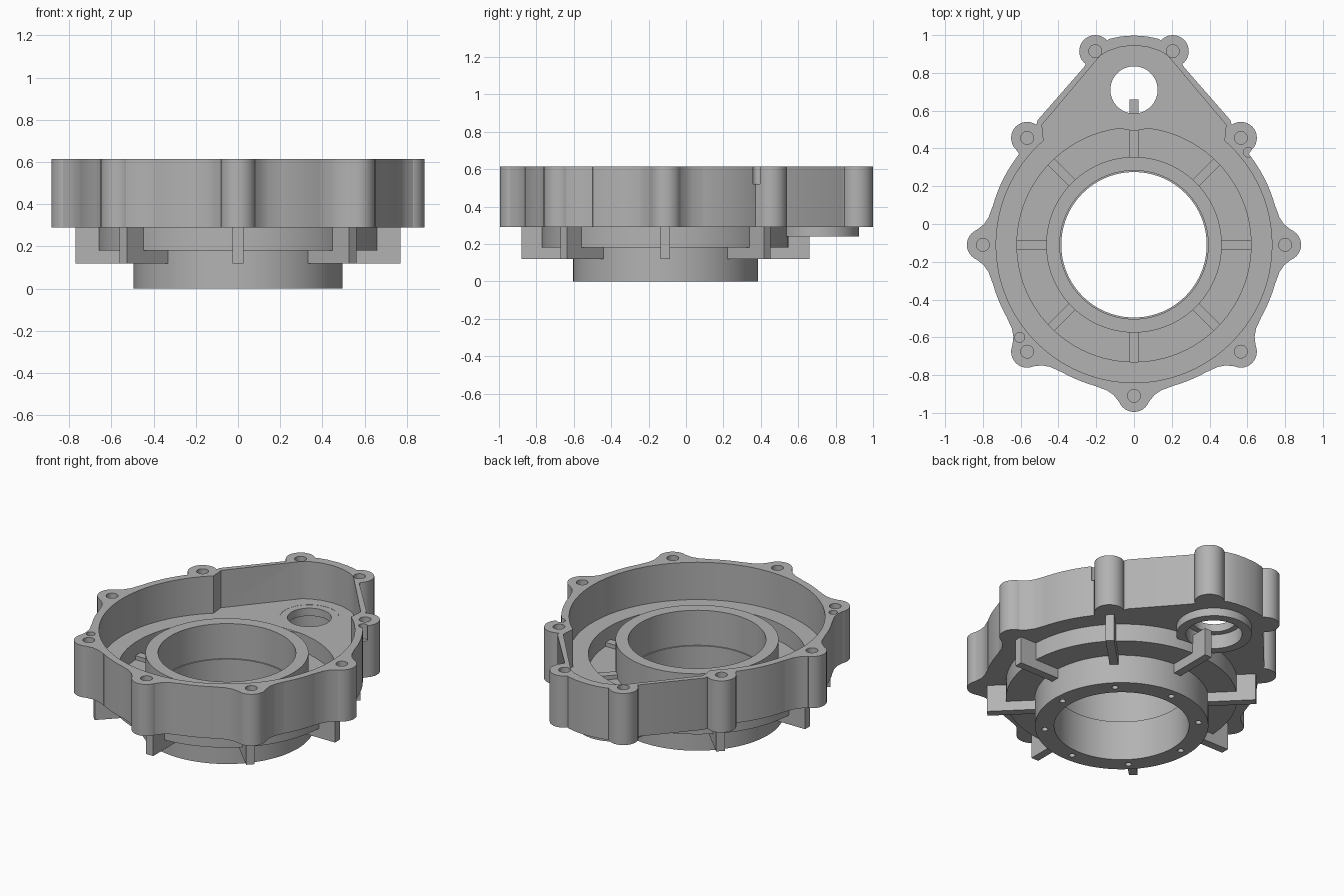
import bpy, bmesh, math
from mathutils import Matrix

if "Cube" in bpy.data.objects:
    bpy.data.objects.remove(bpy.data.objects["Cube"])

CY = -0.11            # centre of the main bore
BOTTOM, TOP, FLOOR = 0.29, 0.615, 0.38
BORE_BOSS = 0.8       # bolt circle radius

metal = bpy.data.materials.new("cast_grey")
metal.use_nodes = True
grey = (0.45, 0.45, 0.45, 1)
metal.diffuse_color = grey
metal.node_tree.nodes["Principled BSDF"].inputs["Base Color"].default_value = grey


def finish(name, bm):
    bmesh.ops.recalc_face_normals(bm, faces=bm.faces)
    mesh = bpy.data.meshes.new(name)
    bm.to_mesh(mesh)
    bm.free()
    mesh.materials.append(metal)
    obj = bpy.data.objects.new(name, mesh)
    bpy.context.collection.objects.link(obj)
    return obj


def prism(name, outline, z0, z1):
    bm = bmesh.new()
    face = bm.faces.new([bm.verts.new((x, y, z0)) for x, y in outline])
    new = bmesh.ops.extrude_face_region(bm, geom=[face])["geom"]
    bmesh.ops.translate(bm, vec=(0, 0, z1 - z0),
                        verts=[v for v in new if isinstance(v, bmesh.types.BMVert)])
    return finish(name, bm)


def circle(x, y, r, n):
    return [(x + r * math.cos(math.tau * i / n), y + r * math.sin(math.tau * i / n))
            for i in range(n)]


def cylinder(name, x, y, r, z0, z1, n=32):
    return prism(name, circle(x, y, r, n), z0, z1)


def lathe(name, profile, y, n):
    """Revolve a closed (radius, height) profile."""
    bm = bmesh.new()
    rings = [[bm.verts.new((px, y + py, z)) for px, py in circle(0, 0, r, n)]
             for r, z in profile]
    for a, b in zip(rings, rings[1:] + rings[:1]):
        for i in range(n):
            j = (i + 1) % n
            bm.faces.new((a[i], a[j], b[j], b[i]))
    return finish(name, bm)


def combine(target, tool, operation):
    mod = target.modifiers.new("combine", "BOOLEAN")
    mod.operation, mod.solver, mod.object = operation, "EXACT", tool
    bpy.context.view_layer.objects.active = target
    bpy.ops.object.modifier_apply(modifier=mod.name)
    bpy.data.objects.remove(tool)


def pear_outline(radius, end_angle, crown):
    """Right half: arc then crown points, closed by mirroring."""
    steps = 44
    half = []
    for i in range(steps + 1):
        a = math.radians(-90 + (end_angle + 90) * i / steps)
        half.append((radius * math.cos(a), CY + radius * math.sin(a)))
    half[0] = (0, CY - radius)
    half += crown
    return half + [(-x, y) for x, y in reversed(half[1:-1])]


# Casing body with bolt bosses blended into the wall
casing = prism("casing", pear_outline(0.775, 46, [
    (0.51, 0.55), (0.265, 0.83), (0.21, 0.93), (0.13, 0.98), (0.07, 0.993), (0, 0.998)]),
    BOTTOM, TOP)

boss_centres = [(0.205, 0.915), (-0.205, 0.915)]
flare = [(0.75, 0.2), (0.77, 0.145), (0.795, 0.108), (0.83, 0.08)]
flare = [(0.72, 0.2)] + flare
for k in range(7):
    a = math.radians(-225 + 45 * k)
    ca, sa = math.cos(a), math.sin(a)
    boss_centres.append((BORE_BOSS * ca, CY + BORE_BOSS * sa))
    local = flare + [(u, -t) for u, t in reversed(flare)]
    # the upper pair has only a narrow neck towards the straight flanks
    if k in (0, 6):
        local = [(u, max(-0.11, min(0.11, t))) for u, t in
                 ((0.7, 0.1), (0.8, 0.085), (0.8, -0.085), (0.7, -0.1))]
    web = [(u * ca - t * sa, CY + u * sa + t * ca) for u, t in local]
    combine(casing, prism("web", web, BOTTOM, TOP), "UNION")

for x, y in boss_centres:
    combine(casing, cylinder("boss", x, y, 0.085, BOTTOM, TOP), "UNION")

# Hollow interior, hub opening and shaft opening
pocket = prism("pocket", pear_outline(0.73, 49, [
    (0.487, 0.525), (0.18, 0.89), (0.14, 0.915), (0.07, 0.938), (0, 0.945)]), FLOOR, 0.8)
combine(casing, pocket, "DIFFERENCE")
combine(casing, cylinder("opening", 0, CY, 0.62, 0.1, 0.5, 96), "DIFFERENCE")
combine(casing, cylinder("shaft_opening", 0, 0.71, 0.17, 0.1, 0.5, 48), "DIFFERENCE")

# Bolt holes and two dowel notches
for x, y in boss_centres:
    combine(casing, cylinder("bolt_hole", x, y, 0.034, 0.4, 0.8, 24), "DIFFERENCE")
for x, y in ((0.605, 0.38), (-0.605, -0.6)):
    combine(casing, cylinder("notch", x, y, 0.026, 0.52, 0.8, 16), "DIFFERENCE")

# Hub: stepped disc, bearing tube and recessed floor in one turned profile
hub = lathe("hub", [
    (0.66, 0.30), (0.66, 0.18), (0.495, 0.18), (0.495, 0), (0.385, 0), (0.385, 0.25),
    (0.393, 0.25), (0.393, 0.47), (0.465, 0.47), (0.465, 0.27), (0.62, 0.27), (0.62, 0.30)],
    CY, 96)
for k in range(8):
    a = math.tau * k / 8
    hole = cylinder("screw_hole", 0.44 * math.cos(a), CY + 0.44 * math.sin(a),
                    0.018, -0.1, 0.1, 16)
    combine(hub, hole, "DIFFERENCE")

# Shaft seat with a counterbore underneath
seat = lathe("shaft_seat", [
    (0.215, 0.24), (0.215, 0.379), (0.125, 0.379), (0.125, 0.33), (0.16, 0.33), (0.16, 0.24)],
    0.71, 64)

# Eight radial stiffening ribs
for k in range(8):
    bm = bmesh.new()
    bmesh.ops.create_cube(bm, size=1)
    bmesh.ops.scale(bm, vec=(0.32, 0.05, 0.175), verts=bm.verts)
    bmesh.ops.translate(bm, vec=(0.61, 0, 0.2075), verts=bm.verts)
    bmesh.ops.transform(bm, verts=bm.verts, matrix=Matrix.Translation((0, CY, 0))
                        @ Matrix.Rotation(math.tau * k / 8, 4, "Z"))
    finish(f"rib_{k + 1}", bm)

# Smooth round walls, crisp edges
bpy.ops.object.select_all(action="DESELECT")
for obj in (casing, hub, seat):
    obj.select_set(True)
bpy.context.view_layer.objects.active = casing
bpy.ops.object.shade_smooth_by_angle(angle=math.radians(30))
